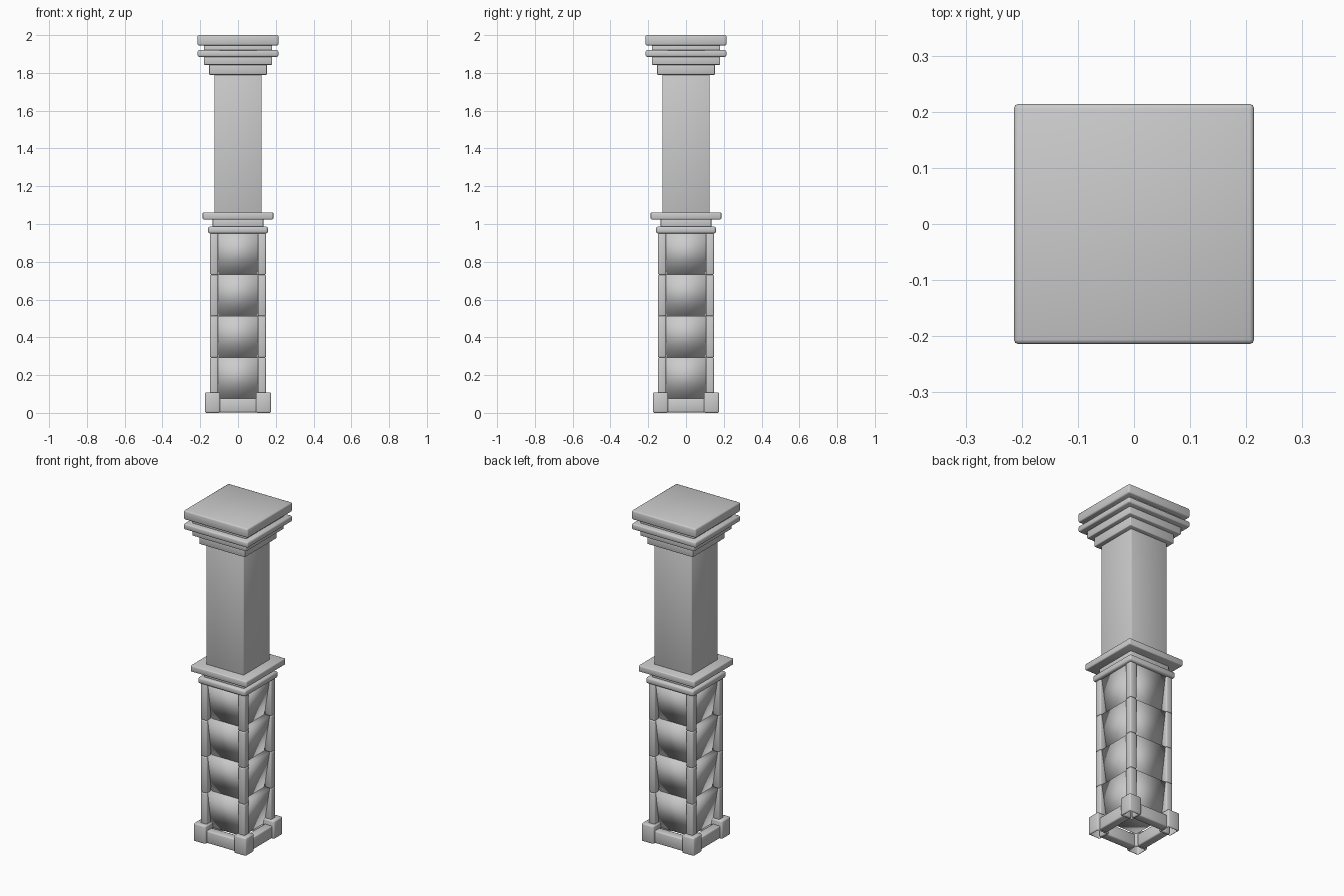
import bpy, bmesh

if "Cube" in bpy.data.objects:
    bpy.data.objects.remove(bpy.data.objects["Cube"])


def block(name, x, y, z0, z1, hx, hy, bevel=0.0, bottom=1.0, open_bottom=False):
    """Smooth-shaded box from z0 to z1; 'bottom' scales its lower end."""
    bm = bmesh.new()
    bmesh.ops.create_cube(bm, size=2)
    for v in bm.verts:
        s = bottom if v.co.z < 0 else 1.0
        v.co = (v.co.x * hx * s + x, v.co.y * hy * s + y, z1 if v.co.z > 0 else z0)
    if bevel:
        bmesh.ops.bevel(bm, geom=bm.edges[:], offset=bevel, segments=2,
                        profile=0.5, affect='EDGES')
    if open_bottom:
        low = [f for f in bm.faces if f.normal.z < -0.9 and f.calc_center_median().z < z0 + 1e-4]
        bmesh.ops.delete(bm, geom=low, context='FACES')
    for f in bm.faces:
        f.smooth = True
    me = bpy.data.meshes.new(name)
    bm.to_mesh(me)
    bm.free()
    ob = bpy.data.objects.new(name, me)
    bpy.context.collection.objects.link(ob)
    return ob


# Square stacked parts: name, z0, z1, half width, bevel
stack = [
    ("cap_slab", 1.945, 2.0, 0.214, 0.008),
    ("cap_neck", 1.91, 1.95, 0.180, 0.004),
    ("cap_molding", 1.885, 1.92, 0.214, 0.008),
    ("cap_step_upper", 1.843, 1.89, 0.180, 0.004),
    ("cap_step_lower", 1.79, 1.848, 0.153, 0.004),
    ("upper_shaft", 1.05, 1.80, 0.125, 0.004),
    ("middle_plate", 1.024, 1.062, 0.187, 0.006),
    ("middle_neck", 0.98, 1.03, 0.134, 0.004),
    ("collar_plate", 0.95, 0.987, 0.158, 0.010),
]
for name, z0, z1, h, b in stack:
    block(name, 0, 0, z0, z1, h, h, b)

# Lower shaft: four tiers of inward-sloping panels with corner posts
tier = 0.2188
for i in range(4):
    z0 = 0.075 + i * tier
    block(f"panel_tier_{i}", 0, 0, z0, z0 + tier, 0.138, 0.138, bottom=0.74)
    for sx in (-1, 1):
        for sy in (-1, 1):
            block(f"corner_post_{i}", sx * 0.1265, sy * 0.1265, z0, z0 + tier,
                  0.0215, 0.0215, 0.006)

# Foot: corner blocks, open underneath, joined by rails
for sx in (-1, 1):
    for sy in (-1, 1):
        block("foot_block", sx * 0.135, sy * 0.135, 0, 0.109, 0.040, 0.040,
              0.008, open_bottom=True)
for s in (-1, 1):
    block("foot_rail_x", 0, s * 0.135, 0.003, 0.077, 0.11, 0.026, 0.007)
    block("foot_rail_y", s * 0.135, 0, 0.003, 0.077, 0.026, 0.11, 0.007)
